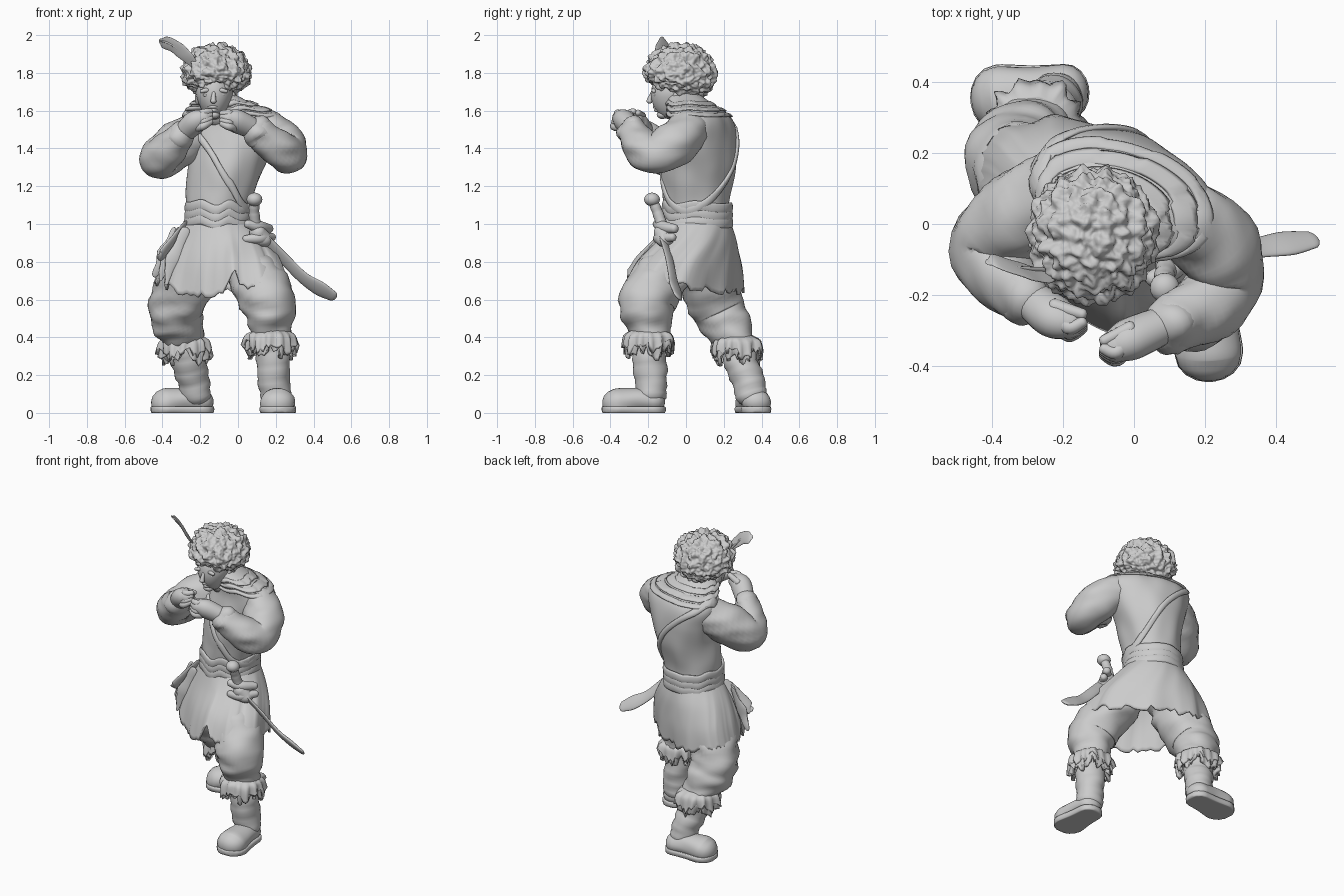
import bpy, bmesh, math, random
from mathutils import Vector, noise

random.seed(4)
cube = bpy.data.objects.get("Cube")
if cube:
    bpy.data.objects.remove(cube)

clay = bpy.data.materials.new("clay_grey")
clay.use_nodes = True
GREY = (.6, .6, .6, 1)
clay.diffuse_color = GREY
clay.node_tree.nodes["Principled BSDF"].inputs["Base Color"].default_value = GREY


def finish(name, bm, thick=0):
    bmesh.ops.recalc_face_normals(bm, faces=bm.faces)
    mesh = bpy.data.meshes.new(name)
    bm.to_mesh(mesh)
    bm.free()
    for p in mesh.polygons:
        p.use_smooth = True
    mesh.materials.append(clay)
    ob = bpy.data.objects.new(name, mesh)
    bpy.context.collection.objects.link(ob)
    if thick:
        mod = ob.modifiers.new("thickness", "SOLIDIFY")
        mod.thickness = thick
    return ob


def sheet(name, rows, cap=True, thick=0):
    """Skin closed rings of points."""
    bm = bmesh.new()
    vs = [[bm.verts.new(p) for p in row] for row in rows]
    n = len(rows[0])
    for a, b in zip(vs, vs[1:]):
        for j in range(n):
            k = (j + 1) % n
            bm.faces.new((a[j], a[k], b[k], b[j]))
    if cap:
        bm.faces.new(vs[0])
        bm.faces.new(vs[-1])
    return finish(name, bm, thick)


def spline(pts, steps=6):
    """Catmull-Rom through points of any dimension."""
    p = [pts[0]] + list(pts) + [pts[-1]]
    out = []
    for a, b, c, d in zip(p, p[1:], p[2:], p[3:]):
        for s in range(steps):
            t = s / steps
            out.append([.5 * (2*y + (z-x)*t + (2*x-5*y+4*z-w)*t*t + (3*y-x-3*z+w)*t**3)
                        for x, y, z, w in zip(a, b, c, d)])
    return out + [list(pts[-1])]


def tube(name, pts, flat=1, side=(1, .1, 0), n=24, fold=0, ridge=0, waves=5, low=-9, high=9):
    """Round-ended tube through (x, y, z, radius) points, with cloth folds or ridges."""
    path = spline(pts)
    cs = [Vector(p[:3]) for p in path]
    side = Vector(side)
    rings = []
    last = len(cs) - 1
    for i, (c, p) in enumerate(zip(cs, path)):
        t = (cs[min(i+1, last)] - cs[max(i-1, 0)]).normalized()
        side = (side - t * side.dot(t)).normalized()
        r = p[3] * (1 + ridge * math.sin(i / last * math.tau * waves))
        ends = [(0, r)]
        if i in (0, last):
            ends = [(math.sin(a) * r * .8, math.cos(a) * r) for a in (0, .4, .8, 1.15, 1.45)]
            if i == 0:
                ends = [(-e, q) for e, q in reversed(ends)]
        rings += [(c + t * e, q, side.copy(), t.cross(side)) for e, q in ends]
    rows = []
    for c, r, s, u in rings:
        row = []
        for j in range(n):
            a = math.tau * j / n
            d = s * math.cos(a) + u * math.sin(a) * flat
            p = c + d * r
            p += d * fold * noise.noise(Vector((p.x*7, p.y*7, p.z*18)))
            p.z = min(max(p.z, low), high)
            row.append(p)
        rows.append(row)
    return sheet(name, rows)


def ball(name, c, size, rough=0, freq=20, level=4, shape=None):
    bm = bmesh.new()
    bmesh.ops.create_icosphere(bm, subdivisions=level, radius=1)
    for v in bm.verts:
        d = v.co.copy()
        p = Vector([d[i] * size[i] for i in range(3)])
        if shape:
            p = shape(p)
        q = (p + Vector(c)) * freq
        v.co = Vector(c) + p + d * rough * (noise.noise(q) + .5 * noise.noise(q * 2.1))
    return finish(name, bm)


# Tunic: rings of centre x, centre y, half width, half depth, turn, height
TORSO = spline([(-.1, .06, .19, .18, -.3, .93), (-.1, .06, .17, .175, -.3, 1.05),
                (-.09, .06, .18, .18, -.3, 1.16), (-.06, .07, .2, .19, -.3, 1.3),
                (-.04, .08, .24, .18, -.33, 1.43), (-.03, .08, .27, .16, -.33, 1.53),
                (-.04, .06, .24, .14, -.3, 1.59), (-.08, .02, .16, .11, -.2, 1.64),
                (-.11, -.01, .08, .08, 0, 1.69)], 7)


def oval(ring, a, out=0):
    x, y, w, d, turn, z = ring
    px, py = (w + out) * math.cos(a), (d + out) * math.sin(a)
    return Vector((x + px*math.cos(turn) - py*math.sin(turn),
                   y + px*math.sin(turn) + py*math.cos(turn), z))


def on_torso(a, z, out):
    return oval(min(TORSO, key=lambda r: abs(r[5] - z)), a, out).xy.to_3d() + Vector((0, 0, z))


def turn_of(j, n):
    return math.tau * j / n


rows = []
for ring in TORSO:
    row = []
    for j in range(64):
        p = oval(ring, turn_of(j, 64))
        row.append(oval(ring, turn_of(j, 64), .014 * noise.noise(Vector((p.x*9, p.y*9, p.z*5)))))
    rows.append(row)
sheet("tunic", rows)


def band(name, height, wide, thick, out, wobble=0):
    """Flat strip wrapped around the torso; height is a function of angle."""
    rows = []
    for j in range(73):
        a = turn_of(j, 72)
        z = height(a) + wobble * noise.noise(Vector((math.cos(a)*2, math.sin(a)*2, out*50)))
        rows.append([on_torso(a, z + wide*math.sin(b), out + thick*math.cos(b))
                     for b in [turn_of(k, 10) for k in range(10)]])
    return sheet(name, rows, cap=False)


for i in range(3):
    band("sash_wrap_%d" % i, lambda a, i=i: 1.01 + .038*i, .03, .01, .004, .025)
band("shoulder_strap", lambda a: 1.33 - .26*math.cos(a), .026, .01, .006, .01)
for i in range(3):
    band("collar_fold_%d" % i, lambda a, i=i: 1.64 - .03*i, .012, .012, .004, .012)


def cloth(name, rings, hem, n=96, jag=.04, fold=.02, thick=.012, freq=9):
    """Hanging cloth ring with a torn edge; hem gives extra drop by angle."""
    path = spline(rings, 5)
    last = len(path) - 1
    drops = [hem(turn_of(j, n)) + random.uniform(-jag, jag) * .6 for j in range(n)]
    rows = []
    for i, ring in enumerate(path):
        v = i / last
        row = []
        for j in range(n):
            a = turn_of(j, n)
            w = fold * v * (math.sin(a*freq) + 2*noise.noise(Vector((math.cos(a)*4, math.sin(a)*4, v))))
            p = oval(ring, a, w)
            p.z -= drops[j] * v * v
            row.append(p)
        rows.append(row)
    return sheet(name, rows, cap=False, thick=thick)


# Torn skirt: longer at the front middle and back, slit beside the front panel
def skirt_hem(a):
    front = math.exp(-((a - 4.75) / .4) ** 2)
    back = math.exp(-((a - 1.8) / .8) ** 2)
    slit = math.exp(-((a - 5.35) / .06) ** 2) + math.exp(-((a - 4.0) / .06) ** 2)
    return .07 * front + .04 * back - .12 * slit


cloth("skirt", [(-.1, .06, .175, .175, -.3, 1.02), (-.1, .05, .26, .205, -.45, .92),
                (-.09, .015, .35, .235, -.6, .8), (-.09, -.01, .4, .25, -.64, .68)],
      skirt_hem, fold=.007)

# Trousers
tube("left_trouser", [(.02, 0, .86, .12), (.08, -.1, .74, .14), (.15, -.2, .61, .15),
                      (.165, -.205, .52, .135), (.17, -.19, .43, .105), (.175, -.19, .38, .09)],
     fold=.022, n=36)
tube("right_trouser", [(-.2, .08, .86, .13), (-.27, .11, .7, .15), (-.33, .17, .56, .145),
                       (-.32, .21, .48, .135), (-.29, .26, .4, .105), (-.28, .27, .35, .09)],
     fold=.022, n=36)


# Boots: shaft, fur cuff, foot and sole
def boot(tag, cuff, ankle, heel, toe):
    mid = [(a + b) / 2 for a, b in zip(cuff, ankle)]
    tube(tag + "_boot_shaft", [(*cuff, .09), (*mid, .088), (*ankle, .082)],
         n=32, ridge=.04, waves=4, fold=.012, low=.02)
    x, y, z = cuff
    for k in range(2):
        cloth("%s_fur_cuff_%d" % (tag, k),
              [(x, y, .085, .085, 0, z + .06), (x, y, .128, .128, 0, z + .03 - .03*k),
               (x, y, .137 - .015*k, .137 - .015*k, 0, z - .03 - .03*k)],
              lambda a: .02 * math.sin(a * 5), n=60, jag=.045, fold=.012, thick=.02, freq=14)
    h, t = Vector(heel), Vector(toe)
    across = (t - h).normalized().cross(Vector((0, 0, 1)))
    at = [(h.lerp(t, f), q, r) for f, q, r in ((.2, .06, .075), (.45, .065, .08),
                                               (.7, .055, .092), (.77, .05, .092))]
    tube(tag + "_foot", [(p.x, p.y, q, r) for p, q, r in at],
         flat=.85, side=across, low=.01, n=32, fold=.006)
    tube(tag + "_sole", [(p.x, p.y, .02, r + .004) for p, q, r in at],
         side=across, low=0, high=.035, n=32)


boot("left", (.175, -.2, .38), (.2, -.18, .1), (.2, -.1, 0), (.215, -.45, 0))
boot("right", (-.28, .27, .35), (-.22, .35, .1), (-.12, .38, 0), (-.465, .345, 0))

# Sleeves with rolled cuffs
tube("right_sleeve", [(-.21, .1, 1.49, .11), (-.32, .03, 1.42, .125), (-.415, -.06, 1.345, .105),
                      (-.38, -.14, 1.38, .1), (-.31, -.2, 1.46, .08)], fold=.014, n=36)
tube("left_sleeve", [(.15, .02, 1.5, .11), (.24, -.07, 1.42, .12), (.26, -.165, 1.37, .105),
                     (.2, -.235, 1.41, .1), (.11, -.28, 1.49, .08)], fold=.014, n=36)
tube("right_sleeve_cuff", [(-.32, -.19, 1.45, .082), (-.3, -.21, 1.47, .08)], fold=.025)
tube("left_sleeve_cuff", [(.12, -.275, 1.48, .082), (.1, -.285, 1.5, .08)], fold=.025)


# Fists raised to the mouth
def hand(tag, wrist, palm, tip):
    w, p, t = Vector(wrist), Vector(palm), Vector(tip)
    tube(tag + "_palm", [(*w, .058), (*p, .064), (*p.lerp(t, .6), .05)], flat=.9)
    for k in range(4):
        off = Vector((0, .3, 1)).normalized() * (.034 - .024 * k)
        knuckle = p.lerp(t, .5) + off + Vector((0, -.028, 0))
        tube("%s_finger_%d" % (tag, k), [(*(p + off), .02), (*knuckle, .021),
                                         (*(t + off * .8), .016)], n=12)
    tube(tag + "_thumb", [(*(p + Vector((0, .03, .03))), .022), (*(t + Vector((0, .03, .02))), .016)], n=12)


hand("right", (-.28, -.22, 1.49), (-.225, -.262, 1.54), (-.145, -.285, 1.57))
hand("left", (.07, -.29, 1.51), (-.01, -.325, 1.545), (-.085, -.36, 1.56))


# Head and face
def jaw(p):
    p.x *= 1 + min(p.z, 0) * 1.5
    return p


ball("face", (-.125, -.07, 1.69), (.097, .115, .138), shape=jaw)
tube("neck", [(-.11, 0, 1.58, .085), (-.12, -.03, 1.68, .08)])
tube("nose", [(-.128, -.177, 1.695, .01), (-.13, -.19, 1.665, .013), (-.13, -.194, 1.65, .016)], n=12)
tube("upper_lip", [(-.155, -.155, 1.618, .007), (-.13, -.166, 1.621, .01), (-.105, -.155, 1.618, .007)], n=12)
tube("lower_lip", [(-.15, -.15, 1.604, .007), (-.13, -.159, 1.602, .01), (-.11, -.15, 1.604, .007)], n=12)
ball("chin", (-.13, -.125, 1.578), (.034, .03, .022), level=3)
for s in (-1, 1):
    x = -.128 + s * .04
    tube("brow", [(x - .025, -.162 + s*.008, 1.702, .01), (x, -.17, 1.708, .012),
                  (x + .025, -.162 - s*.008, 1.702, .01)], n=12)
    ball("eye", (x, -.163, 1.682), (.018, .01, .008), level=3)
    ball("ear", (-.12 + s*.092, -.04, 1.67), (.016, .03, .04), level=3)


# Curly hair, lower at the nape
def mop(p):
    if p.z < 0:
        p.z *= .42 + (p.y + .18) * 1.5
    return p


ball("curly_hair", (-.115, -.03, 1.79), (.18, .187, .163), rough=.024, freq=31, level=6, shape=mop)

# Feather
EDGE = (.6, -.6, .5)
tube("feather", [(-.22, -.14, 1.83, .02), (-.27, -.14, 1.88, .04), (-.33, -.125, 1.935, .048),
                 (-.385, -.11, 1.965, .038), (-.405, -.11, 1.972, .018)], flat=.14, side=EDGE, fold=.02)
tube("feather_quill", [(-.21, -.13, 1.8, .007), (-.33, -.125, 1.935, .007), (-.41, -.11, 1.97, .004)], n=8)

# Sword and scabbard
tube("scabbard", [(.14, -.12, .92, .036), (.24, -.09, .82, .036), (.34, -.07, .72, .038),
                  (.43, -.055, .66, .048), (.495, -.045, .622, .036)], flat=.3, side=EDGE)
tube("grip", [(.088, -.175, 1.12, .027), (.085, -.15, 1.06, .028), (.095, -.12, .97, .032)], ridge=.05, waves=4)
ball("pommel", (.087, -.18, 1.13), (.042, .042, .036), level=3)
tube("crossguard", [(.05, -.155, 1.0, .022), (.11, -.125, .985, .032), (.165, -.06, .975, .024)], side=(0, 0, 1))
tube("scabbard_throat", [(.1, -.125, .95, .05), (.14, -.11, .91, .042)], fold=.015)
tube("scabbard_hanger", [(.04, -.145, .92, .02), (.12, -.14, .925, .03), (.18, -.07, .93, .022)], side=(0, 0, 1))

# Knife sheath and torn strips on the right hip
tube("knife_sheath", [(-.28, -.02, 1, .025), (-.34, -.05, .91, .045), (-.4, -.08, .84, .045),
                      (-.42, -.09, .83, .015)], flat=.3, side=(.5, .6, .3), fold=.01)
for k in range(3):
    x = -.28 - .03 * k
    tube("hip_strip_%d" % k, [(x, -.07 + .03*k, .97, .018), (x - .06, -.09 + .03*k, .82, .03),
                              (x - .1, -.1 + .04*k, .69 + .02*k, .018)], flat=.3, fold=.02)
